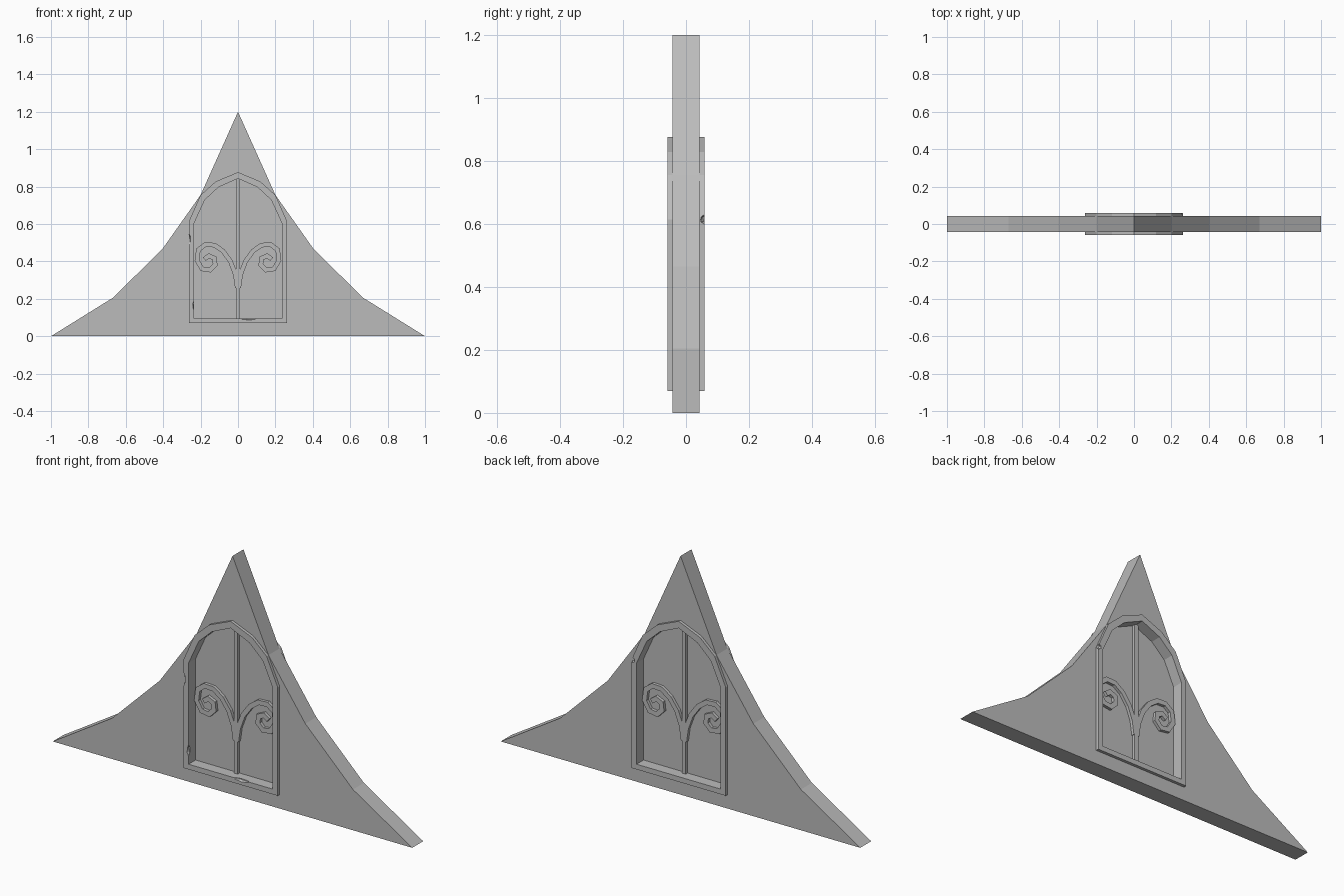
import bpy, bmesh
from mathutils import Vector

cube = bpy.data.objects.get("Cube")
if cube:
    bpy.data.objects.remove(cube, do_unlink=True)

stone = bpy.data.materials.new("grey_stone")
stone.use_nodes = True
GREY = (0.5, 0.5, 0.5, 1)
stone.diffuse_color = GREY
stone.node_tree.nodes["Principled BSDF"].inputs["Base Color"].default_value = GREY


def finish(name, bm):
    bmesh.ops.recalc_face_normals(bm, faces=bm.faces)
    mesh = bpy.data.meshes.new(name)
    bm.to_mesh(mesh)
    bm.free()
    mesh.materials.append(stone)
    ob = bpy.data.objects.new(name, mesh)
    bpy.context.collection.objects.link(ob)
    return ob


def mirrored(half):
    """Close a right-hand outline, listed bottom to top, across x = 0."""
    return half + [(-x, z) for x, z in reversed(half) if x > 0]


def prism(name, outline, depth):
    """Extrude an x-z outline from -depth to +depth."""
    bm = bmesh.new()
    front = [bm.verts.new((x, -depth, z)) for x, z in outline]
    back = [bm.verts.new((x, depth, z)) for x, z in outline]
    bm.faces.new(front)
    bm.faces.new(back[::-1])
    for i in range(len(outline)):
        j = (i + 1) % len(outline)
        bm.faces.new((front[i], front[j], back[j], back[i]))
    return finish(name, bm)


def ring(name, outer, inner, depth):
    """Prism with a matching opening."""
    bm = bmesh.new()
    loops = [[bm.verts.new((x, y, z)) for x, z in line]
             for line, y in ((outer, -depth), (inner, -depth), (inner, depth), (outer, depth))]
    for k in range(4):
        a, b = loops[k], loops[(k + 1) % 4]
        for i in range(len(a)):
            j = (i + 1) % len(a)
            bm.faces.new((a[i], a[j], b[j], b[i]))
    return finish(name, bm)


def ribbon(name, path, width, depth):
    """Flat strip following a path, with mitred corners."""
    pts = [Vector(p) for p in path]
    left, right = [], []
    for i, p in enumerate(pts):
        before = (p - pts[i - 1]).normalized() if i else None
        after = (pts[i + 1] - p).normalized() if i + 1 < len(pts) else None
        before, after = before or after, after or before
        tangent = (before + after).normalized()
        normal = Vector((-tangent.y, tangent.x)) / max(tangent.dot(after), 0.6)
        left.append(tuple(p + normal * width / 2))
        right.append(tuple(p - normal * width / 2))
    bm = bmesh.new()
    rows = [[bm.verts.new((x, y, z)) for x, z in line]
            for line, y in ((left, -depth), (right, -depth), (right, depth), (left, depth))]
    for k in range(4):
        a, b = rows[k], rows[(k + 1) % 4]
        for i in range(len(a) - 1):
            bm.faces.new((a[i], a[i + 1], b[i + 1], b[i]))
    for end in (0, -1):
        bm.faces.new([row[end] for row in rows])
    return finish(name, bm)


def cut(target, cutter):
    mod = target.modifiers.new("cut", 'BOOLEAN')
    mod.operation = 'DIFFERENCE'
    mod.solver = 'EXACT'
    mod.object = cutter
    bpy.context.view_layer.objects.active = target
    bpy.ops.object.modifier_apply(modifier=mod.name)
    bpy.data.objects.remove(cutter, do_unlink=True)


# Outlines
gable = mirrored([(1, 0), (0.67, 0.205), (0.405, 0.465), (0.2, 0.755), (0, 1.2)])
arch_outer = mirrored([(0.262, 0.07), (0.262, 0.615), (0.2, 0.755), (0.118, 0.828), (0, 0.877)])
arch_inner = mirrored([(0.234, 0.096), (0.234, 0.605), (0.178, 0.728), (0.104, 0.797), (0, 0.843)])

# Gable wall with an arched opening
wall = prism("gable_wall", gable, 0.0435)
opening = mirrored([(0.248, 0.083), (0.248, 0.61), (0.189, 0.741), (0.111, 0.812), (0, 0.86)])
cut(wall, prism("opening_cutter", opening, 0.2))

# Window frame with a few worn chips on its edges
frame = ring("window_frame", arch_outer, arch_inner, 0.0585)
for x, y, z, size in ((-0.262, -0.0585, 0.515, (0.01, 0.012, 0.035)),
                      (-0.234, -0.0585, 0.165, (0.009, 0.014, 0.028)),
                      (0.06, -0.0585, 0.096, (0.05, 0.014, 0.01)),
                      (0.262, 0.0585, 0.615, (0.02, 0.014, 0.017))):
    bm = bmesh.new()
    bmesh.ops.create_icosphere(bm, subdivisions=1, radius=1)
    bmesh.ops.scale(bm, vec=size, verts=bm.verts)
    bmesh.ops.translate(bm, vec=(x, y, z), verts=bm.verts)
    cut(frame, finish("chip_cutter", bm))

# Pane, centre bar and scrollwork
prism("window_pane", opening, 0.003)
ribbon("centre_bar", [(0, 0.09), (0, 0.85)], 0.022, 0.018)
scroll = [(0.004, 0.26), (0.014, 0.33), (0.04, 0.4), (0.08, 0.455), (0.125, 0.487),
          (0.175, 0.49), (0.212, 0.462), (0.219, 0.405), (0.192, 0.36), (0.15, 0.354),
          (0.122, 0.382), (0.126, 0.417), (0.155, 0.43), (0.18, 0.412)]
for side, sign in (("left", 1), ("right", -1)):
    ribbon(side + "_scroll", [(sign * x, z) for x, z in scroll], 0.024, 0.018)
